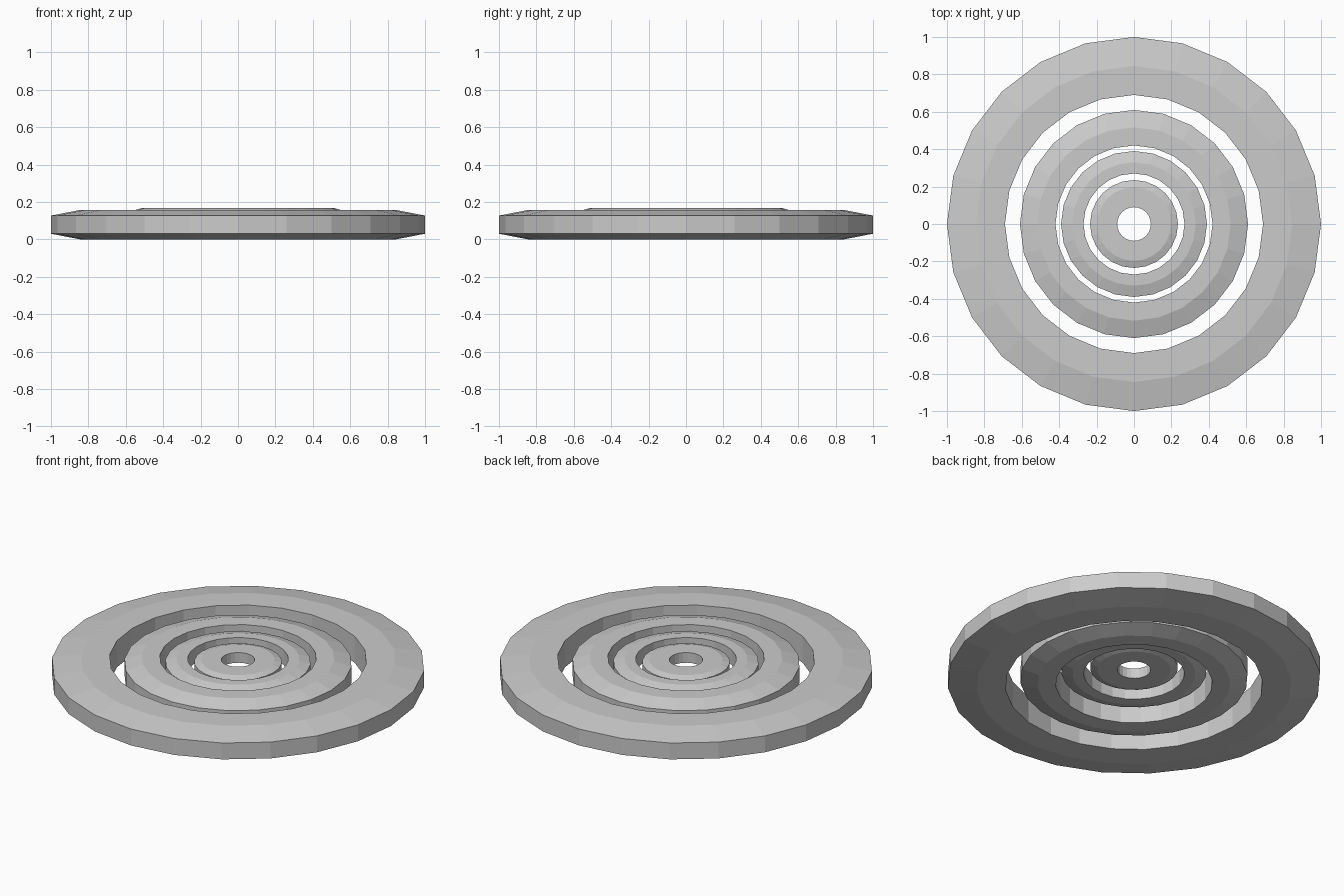
import bpy, bmesh, math

if "Cube" in bpy.data.objects:
    bpy.data.objects.remove(bpy.data.objects["Cube"])

SIDES = 24


def ring(name, r_in, r_mid, r_out, z_bot, z_top, drop_bot, drop_top):
    """Lathe a flat ring whose outer rim is bevelled above and below."""
    profile = [(r_in, z_bot), (r_mid, z_bot), (r_out, z_bot + drop_bot),
               (r_out, z_top - drop_top), (r_mid, z_top), (r_in, z_top)]
    bm = bmesh.new()
    loops = []
    for i in range(SIDES):
        a = 2 * math.pi * i / SIDES
        loops.append([bm.verts.new((r * math.cos(a), r * math.sin(a), z))
                      for r, z in profile])
    n = len(profile)
    for i in range(SIDES):
        a, b = loops[i], loops[(i + 1) % SIDES]
        for j in range(n):
            k = (j + 1) % n
            bm.faces.new((a[j], b[j], b[k], a[k]))
    bmesh.ops.recalc_face_normals(bm, faces=bm.faces)
    mesh = bpy.data.meshes.new(name)
    bm.to_mesh(mesh)
    bm.free()
    obj = bpy.data.objects.new(name, mesh)
    bpy.context.collection.objects.link(obj)
    return obj


# Four concentric rings, outermost first; the inner two are thinner
ring("outer_ring", 0.69, 0.845, 1.0, 0.0, 0.157, 0.03, 0.03)
ring("second_ring", 0.42, 0.517, 0.61, 0.01, 0.167, 0.03, 0.03)
ring("third_ring", 0.27, 0.33, 0.39, 0.07, 0.16, 0.018, 0.018)
ring("centre_ring", 0.09, 0.197, 0.235, 0.095, 0.155, 0.012, 0.012)
